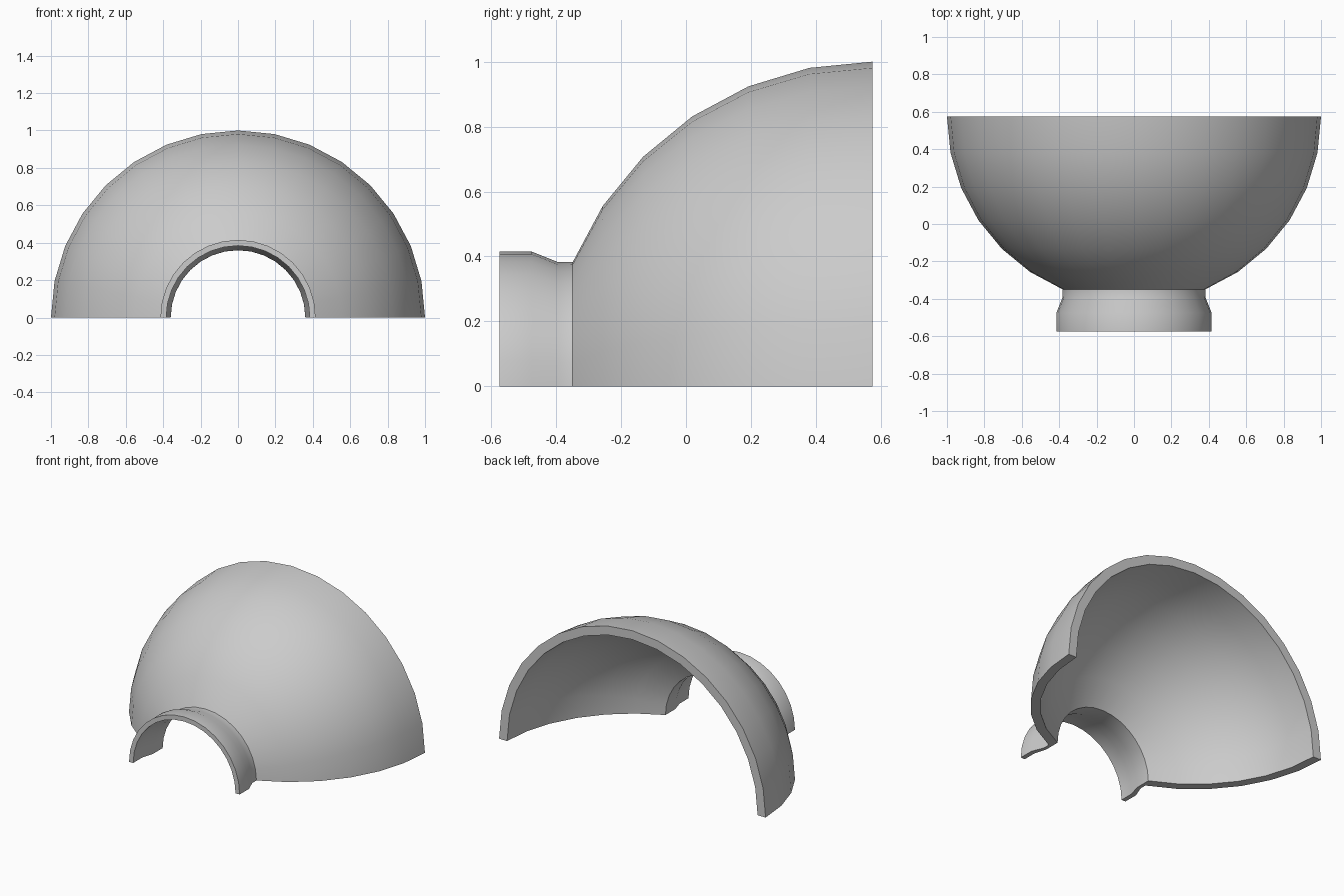
import bpy
import bmesh
from math import cos, sin, pi, radians
from mathutils import Vector

cube = bpy.data.objects.get("Cube")
if cube:
    bpy.data.objects.remove(cube, do_unlink=True)

BACK = 0.575      # y of the open rim and centre of the dome
WALL = 0.06       # dome thickness
SEGMENTS = 16     # facets over the half turn
STEP = pi / SEGMENTS


def dome_arc(radius, count):
    """Points (r, y) from the rim towards the neck."""
    return [(radius * cos(k * STEP), BACK - radius * sin(k * STEP)) for k in range(count)]


grey = bpy.data.materials.new("plain_grey")
grey.use_nodes = True
colour = (0.6, 0.6, 0.6, 1)
grey.diffuse_color = colour
grey.node_tree.nodes["Principled BSDF"].inputs["Base Color"].default_value = colour

# Closed wall section: dome outside, flared neck, then back along the inside
outer = dome_arc(1, 7) + [(0.383, -0.395), (0.415, -0.475), (0.415, -BACK)]
inner = dome_arc(1 - WALL, 7) + [(0.36, -0.4), (0.384, -0.481), (0.384, -BACK)]
section = outer + inner[::-1]

# Half turn of the section around the front-to-back axis
bm = bmesh.new()
rings = []
for i in range(SEGMENTS + 1):
    a = i * STEP
    rings.append([bm.verts.new(Vector((r * cos(a), y, r * sin(a)))) for r, y in section])
n = len(section)
for ring, following in zip(rings, rings[1:]):
    for j in range(n):
        k = (j + 1) % n
        bm.faces.new((ring[j], ring[k], following[k], following[j]))

# Flat cut faces resting on the ground, one quad per wall piece
for ring in (rings[0], rings[-1]):
    for j in range(len(outer) - 1):
        bm.faces.new((ring[j], ring[j + 1], ring[n - 2 - j], ring[n - 1 - j]))
bmesh.ops.recalc_face_normals(bm, faces=bm.faces)

mesh = bpy.data.meshes.new("half_dome_with_neck")
bm.to_mesh(mesh)
bm.free()
mesh.materials.append(grey)
shell = bpy.data.objects.new("half_dome_with_neck", mesh)
bpy.context.collection.objects.link(shell)

# Smooth shading, keeping the rim, cut and neck crease sharp
bpy.ops.object.select_all(action="DESELECT")
shell.select_set(True)
bpy.context.view_layer.objects.active = shell
bpy.ops.object.shade_smooth_by_angle(angle=radians(35))
